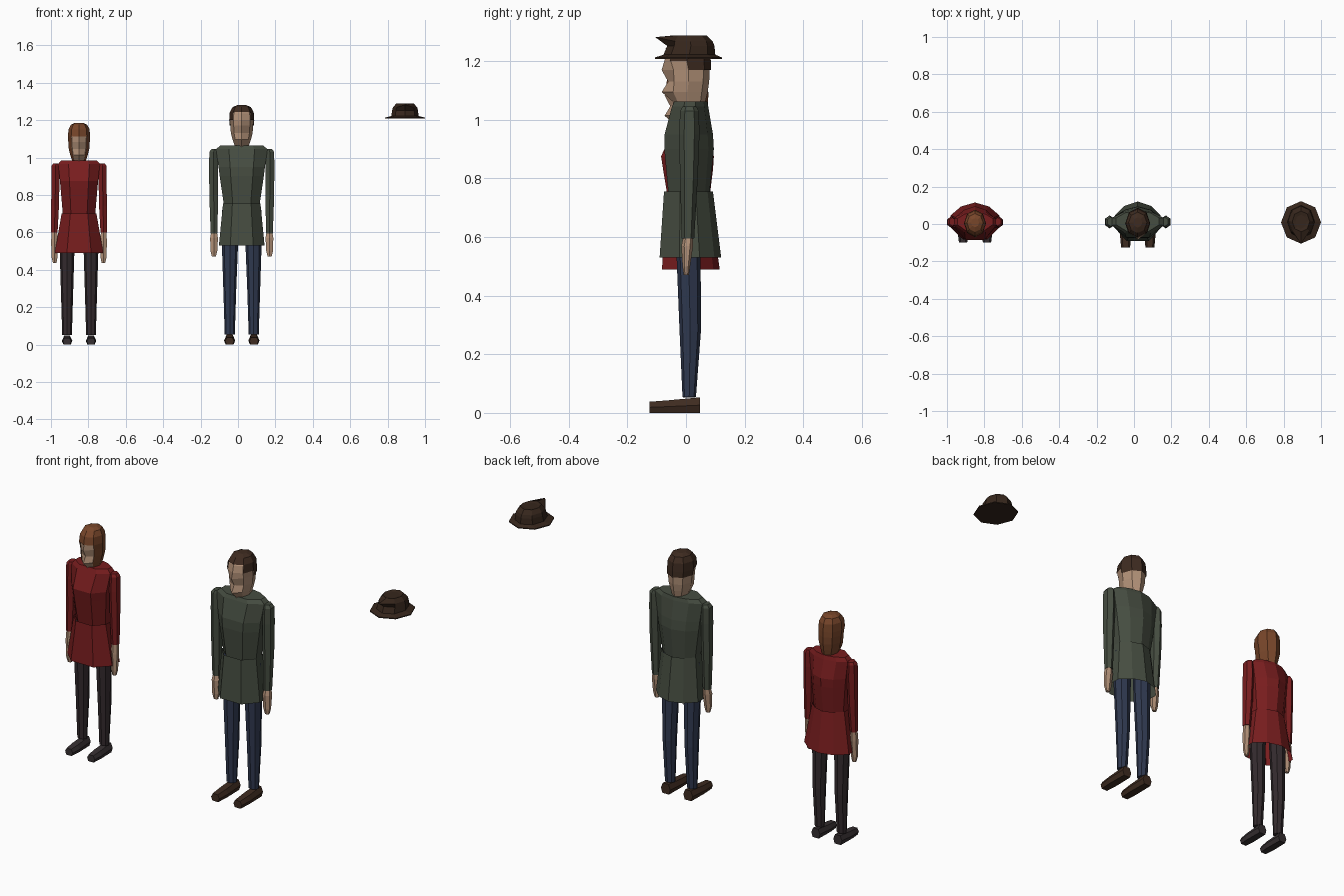
import bpy, bmesh, math

if "Cube" in bpy.data.objects:
    bpy.data.objects.remove(bpy.data.objects["Cube"])

# ---------- colours (sRGB 0-255 converted to linear) ----------
def lin(c):
    c /= 255
    return c / 12.92 if c <= 0.04045 else ((c + 0.055) / 1.055) ** 2.4

def colour(name, r, g, b):
    m = bpy.data.materials.new(name)
    m.diffuse_color = (lin(r), lin(g), lin(b), 1)
    m.use_nodes = True
    m.node_tree.nodes["Principled BSDF"].inputs["Base Color"].default_value = m.diffuse_color
    return m

GREEN = colour("grey_green_cloth", 70, 77, 65)
RED = colour("dark_red_cloth", 120, 29, 30)
NAVY = colour("navy_cloth", 48, 57, 80)
CHARCOAL = colour("charcoal_cloth", 52, 43, 46)
SKIN = colour("skin", 178, 145, 120)
BROWN = colour("dark_brown_hair", 62, 43, 32)
AUBURN = colour("auburn_hair", 120, 70, 42)
LEATHER = colour("brown_leather", 62, 43, 32)
BLACK = colour("dark_leather", 54, 47, 49)
FELT = colour("dark_felt", 54, 38, 28)

# ---------- cross-sections as fractions of half width / depth ----------
def ngon(n, turn=0.0):
    return [(math.sin(2 * math.pi * (i + turn) / n), -math.cos(2 * math.pi * (i + turn) / n))
            for i in range(n)]

OCT = ngon(8)
HEX = ngon(6)
half = [(0.5, -1), (1, -0.35), (1, 0.3), (0.58, 0.78)]
COAT = half + [(0, 1)] + [(-x, y) for x, y in reversed(half)]


def mesh(name, loops, mat, caps=(True, True), keep=None):
    """Skin a stack of equal point loops; keep(centre) filters faces."""
    bm = bmesh.new()
    vs = [[bm.verts.new(p) for p in loop] for loop in loops]
    n = len(vs[0])
    for a, b in zip(vs, vs[1:]):
        for i in range(n):
            j = (i + 1) % n
            bm.faces.new((a[i], a[j], b[j], b[i]))
    if caps[0]:
        bm.faces.new(vs[0][::-1])
    if caps[1]:
        bm.faces.new(vs[-1])
    bmesh.ops.recalc_face_normals(bm, faces=bm.faces)
    if keep:
        drop = [f for f in bm.faces if not keep(f.calc_center_median())]
        bmesh.ops.delete(bm, geom=drop, context='FACES')
    me = bpy.data.meshes.new(name)
    bm.to_mesh(me)
    bm.free()
    me.materials.append(mat)
    ob = bpy.data.objects.new(name, me)
    bpy.context.collection.objects.link(ob)
    return ob


def loft(name, rings, mat, shape, cx=0, caps=(True, True), keep=None):
    """rings: (z, half width, front y, back y[, x shift, extra push of front point])"""
    loops = []
    for z, rx, yf, yb, *more in rings:
        dx, push = (more + [0, 0])[:2]
        ym, ry = (yf + yb) / 2, (yb - yf) / 2
        loop = [[cx + dx + fx * rx, ym + fy * ry, z] for fx, fy in shape]
        if push:
            loop[0][1] -= push
        loops.append(loop)
    return mesh(name, loops, mat, caps, keep)


# ---------- shared head profile: chin and nose pushed forward ----------
HEAD = [(1.04, .034, -.040, .058), (1.062, .037, -.045, .066),
        (1.095, .049, -.064, .074, 0, .019), (1.13, .058, -.061, .079),
        (1.17, .061, -.064, .081, 0, .019), (1.20, .063, -.074, .080),
        (1.235, .060, -.066, .075), (1.262, .045, -.044, .058), (1.273, .02, -.015, .03)]


def head(who, cx, sx, sy, sz, hair_mat, keep):
    rings = [(z * sz, rx * sx, yf * sy, yb * sy, 0, (m[1] if m else 0) * sy)
             for z, rx, yf, yb, *m in HEAD]
    loft(who + "_head", rings, SKIN, OCT, cx)
    hair = [(z + (.007 if i > 5 else 0), rx + .004, yf - .004, yb + .005)
            for i, (z, rx, yf, yb, *_) in enumerate(rings)]
    loft(who + "_hair", hair, hair_mat, OCT, cx, (False, True), keep)


def limbs(who, cx, arm, hand, leg, foot, foot_x, coat, trousers, shoe):
    for side, s in (("right", -1), ("left", 1)):
        def mirrored(rings):
            return [(z, rx, yf, yb, s * x) for z, rx, yf, yb, x in rings]
        loft(f"{who}_{side}_sleeve", mirrored(arm), coat, HEX, cx)
        loft(f"{who}_{side}_hand", mirrored(hand), SKIN, HEX, cx)
        loft(f"{who}_{side}_leg", mirrored(leg), trousers, OCT, cx)
        # shoe: six-sided section swept along y
        loops = []
        for y, w, h in foot:
            prof = [(-.7, 0), (.7, 0), (1, .5), (.6, 1), (-.6, 1), (-1, .5)]
            loops.append([(cx + s * foot_x + px * w, y, pz * h) for px, pz in prof])
        mesh(f"{who}_{side}_shoe", loops, shoe)


# ---------- man ----------
MX = 0.02
head("man", MX, 1, 1, 1, BROWN,
     lambda c: c.z > 1.238 or (c.z > 1.21 and c.y > -.045) or (c.z > 1.17 and c.y > 0.01))
loft("man_coat_body", [(.745, .095, -.060, .080), (.90, .118, -.074, .095),
                       (.95, .124, -.073, .092), (1.045, .138, -.048, .076),
                       (1.063, .115, -.040, .072)], GREEN, COAT, MX)
loft("man_coat_skirt", [(.53, .122, -.090, .120), (.755, .100, -.075, .092)],
     GREEN, COAT, MX, (False, False))
limbs("man", MX,
      arm=[(.595, .021, -.015, .028, .148), (.80, .027, -.020, .040, .150),
           (.95, .028, -.024, .046, .150), (1.03, .027, -.020, .044, .150),
           (1.045, .020, -.012, .036, .145)],
      hand=[(.47, .012, -.008, .010, .149), (.50, .021, -.012, .014, .149),
            (.57, .024, -.016, .024, .148), (.605, .017, -.008, .024, .148)],
      leg=[(.055, .027, -.012, .034, .064), (.28, .034, -.022, .051, .064),
           (.53, .043, -.032, .050, .063), (.72, .045, -.034, .055, .060)],
      foot=[(-.125, .024, .038), (-.06, .030, .043), (.048, .027, .053)],
      foot_x=.065, coat=GREEN, trousers=NAVY, shoe=LEATHER)

# ---------- woman ----------
WX = -0.85
head("woman", WX, .875, .88, .926, AUBURN,
     lambda c: c.z > 1.125 or (c.y > -.04 and c.z > .975))
loft("woman_coat_body", [(.69, .086, -.055, .075), (.83, .098, -.078, .092),
                         (.875, .102, -.085, .095), (.965, .112, -.045, .070),
                         (.985, .095, -.036, .064)], RED, COAT, WX)
loft("woman_coat_skirt", [(.49, .130, -.082, .115), (.70, .093, -.068, .085)],
     RED, COAT, WX, (False, False))
limbs("woman", WX,
      arm=[(.60, .020, -.014, .026, .132), (.74, .024, -.018, .036, .128),
           (.88, .025, -.022, .042, .126), (.955, .024, -.018, .040, .126),
           (.968, .018, -.010, .034, .122)],
      hand=[(.437, .011, -.008, .010, .130), (.465, .018, -.012, .014, .131),
            (.55, .021, -.015, .022, .131), (.615, .016, -.010, .022, .132)],
      leg=[(.052, .026, -.010, .032, .064), (.26, .032, -.020, .047, .064),
           (.49, .039, -.030, .046, .064), (.66, .042, -.032, .050, .056)],
      foot=[(-.10, .022, .035), (-.05, .028, .040), (.045, .025, .049)],
      foot_x=.064, coat=RED, trousers=CHARCOAL, shoe=BLACK)

# ---------- hat with a pinched, pointed crown ----------
HX = 0.893
loft("hat", [(1.208, .107, -.105, .122), (1.213, .107, -.105, .122),
             (1.222, .073, -.077, .100), (1.252, .069, -.064, .097),
             (1.268, .065, -.060, .091, 0, .045), (1.288, .047, -.042, .070),
             (1.284, .030, -.025, .050)], FELT, OCT, HX)
for v in bpy.data.objects["hat"].data.vertices:      # lift the front point
    if v.co.y < -.10 and v.co.z > 1.26:
        v.co.z = 1.282
